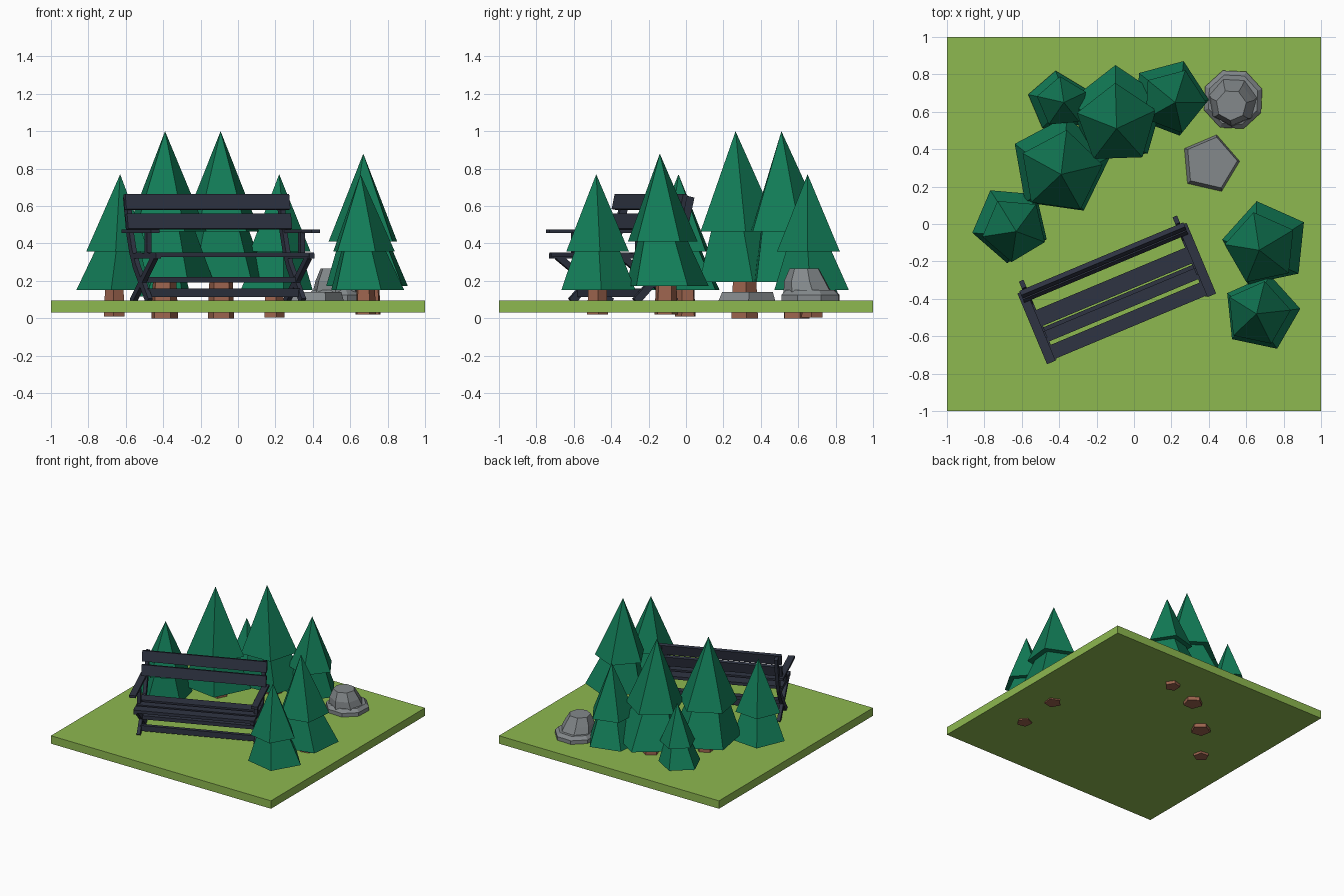
import bpy, bmesh
from math import cos, sin, radians, pi
from mathutils import Vector, Matrix

default = bpy.data.objects.get("Cube")
if default:
    bpy.data.objects.remove(default)


def material(name, rgb):
    m = bpy.data.materials.new(name)
    m.use_nodes = True
    colour = (*rgb, 1)
    m.diffuse_color = colour
    m.node_tree.nodes["Principled BSDF"].inputs["Base Color"].default_value = colour
    return m


GRASS = material("grass green", (0.27, 0.48, 0.08))
PINE = material("pine green", (0.006, 0.2, 0.095))
BARK = material("bark brown", (0.33, 0.125, 0.075))
STONE = material("stone grey", (0.23, 0.25, 0.26))
SLATE = material("dark slate", (0.028, 0.034, 0.055))


def finish(name, bm, mat, matrix=None):
    bmesh.ops.recalc_face_normals(bm, faces=bm.faces)
    mesh = bpy.data.meshes.new(name)
    bm.to_mesh(mesh)
    bm.free()
    mesh.materials.append(mat)
    obj = bpy.data.objects.new(name, mesh)
    bpy.context.scene.collection.objects.link(obj)
    if matrix:
        obj.matrix_world = matrix
    return obj


def loft(name, rings, sides, turn, mat):
    """Faceted solid through rings of (x, y, z, radius); radius 0 is a tip."""
    bm = bmesh.new()
    loops = []
    for x, y, z, r in rings:
        if r == 0:
            loops.append([bm.verts.new((x, y, z))] * sides)
            continue
        angles = [radians(turn) + 2 * pi * i / sides for i in range(sides)]
        loops.append([bm.verts.new((x + r * cos(a), y + r * sin(a), z)) for a in angles])
    for low, high in zip(loops, loops[1:]):
        for i in range(sides):
            j = (i + 1) % sides
            quad = [low[i], low[j], high[j], high[i]]
            bm.faces.new(list(dict.fromkeys(quad)))
    for end in (loops[0], loops[-1]):
        if end[0] is not end[1]:
            bm.faces.new(end)
    return finish(name, bm, mat)


def box(name, size, centre, mat, matrix=None, tilt=0):
    bm = bmesh.new()
    place = Matrix.Translation(centre) @ Matrix.Rotation(tilt, 4, 'X')
    bmesh.ops.create_cube(bm, size=1, matrix=place @ Matrix.Diagonal((*size, 1)))
    return finish(name, bm, mat, matrix)


# Grass slab
box("ground", (2, 2, 0.065), (0, 0, 0.0625), GRASS)


# Pines: leaning five-sided trunk and two stacked tiers
def pine(label, base, tip, height, r, turn, foot):
    base, tip = Vector(base), Vector(tip)
    mid = base.lerp(tip, 0.7)
    loft(label + "_trunk", [(*base, foot, r * 0.28), (*base, height * 0.25, r * 0.24)],
         5, turn, BARK)
    loft(label + "_lower_tier", [(*base, height * 0.195, r), (*mid, height * 0.48, r * 0.59)],
         5, turn, PINE)
    loft(label + "_upper_tier", [(*mid, height * 0.465, r * 0.84), (*tip, height, 0)],
         5, turn, PINE)


pine("left_pine", (-0.66, 0), (-0.63, -0.04), 0.77, 0.21, 49, 0.01)
pine("tall_front_pine", (-0.395, 0.31), (-0.39, 0.265), 1.0, 0.27, 10, 0)
pine("tall_back_pine", (-0.09, 0.585), (-0.093, 0.51), 1.0, 0.265, 20, 0)
pine("back_pine", (0.19, 0.675), (0.22, 0.65), 0.77, 0.21, 69, 0.005)
pine("small_pine", (-0.405, 0.655), (-0.375, 0.65), 0.6, 0.165, 23, 0.04)
pine("right_pine", (0.705, -0.108), (0.67, -0.14), 0.88, 0.235, 30, 0.02)
pine("front_right_pine", (0.68, -0.475), (0.655, -0.48), 0.77, 0.21, 6, 0.02)

# Rocks
loft("flat_rock", [(0.405, 0.32, 0.08, 0.165), (0.41, 0.325, 0.14, 0.143)], 5, 5, STONE)
loft("tall_rock_base", [(0.53, 0.665, 0.08, 0.165), (0.53, 0.665, 0.125, 0.165),
                        (0.53, 0.665, 0.15, 0.14)], 8, 20, STONE)
loft("tall_rock_peak", [(0.53, 0.66, 0.12, 0.14), (0.525, 0.64, 0.2, 0.115),
                        (0.52, 0.635, 0.265, 0.082)], 7, 10, STONE)

# Bench, built along its own x axis and then turned into place
BENCH = Matrix.Translation((-0.094, -0.367, 0)) @ Matrix.Rotation(radians(22.7), 4, 'Z')


def board(name, width, depth, height, y, z, x=0, tilt=0):
    box(name, (width, depth, height), (x, y, z), SLATE, BENCH, tilt)


def side_strip(name, path, x, width, thick):
    """Bent bar following a (y, z) path in the side plane."""
    bm = bmesh.new()
    points = [Vector((x, y, z)) for y, z in path]
    rings = []
    for i, p in enumerate(points):
        along = points[min(i + 1, len(points) - 1)] - points[max(i - 1, 0)]
        across = along.cross(Vector((1, 0, 0))).normalized() * thick / 2
        out = Vector((width / 2, 0, 0))
        rings.append([bm.verts.new(p + s * out + t * across)
                      for s, t in ((-1, -1), (1, -1), (1, 1), (-1, 1))])
    for a, b in zip(rings, rings[1:]):
        for i in range(4):
            j = (i + 1) % 4
            bm.faces.new((a[i], a[j], b[j], b[i]))
    bm.faces.new(rings[0])
    bm.faces.new(rings[-1])
    finish(name, bm, SLATE, BENCH)


for i, (front, back) in enumerate([(-0.2, -0.122), (-0.102, -0.04), (-0.012, 0.08)]):
    board(f"seat_slat_{i + 1}", 0.92, back - front, 0.024, (front + back) / 2, 0.34)
for i, (y, z) in enumerate([(0.162, 0.517), (0.187, 0.622)]):
    board(f"back_slat_{i + 1}", 0.95, 0.026, 0.083, y, z, tilt=-0.22)
board("upper_stretcher", 0.88, 0.05, 0.03, 0.02, 0.205)
board("lower_stretcher", 0.88, 0.03, 0.045, -0.035, 0.137)

# Bench ends: crossed legs, seat bearer, arm and arm post
for side, s in (("left", 1), ("right", -1)):
    x = s * 0.445
    side_strip(side + "_back_leg", [(-0.08, 0.09), (0.1, 0.28), (0.15, 0.36),
                                    (0.19, 0.46), (0.235, 0.65)], x, 0.026, 0.042)
    side_strip(side + "_front_leg", [(0.15, 0.09), (-0.16, 0.33)], x, 0.026, 0.036)
    board(side + "_seat_bearer", 0.028, 0.35, 0.028, -0.03, 0.333, x)
    board(side + "_arm_post", 0.026, 0.035, 0.12, -0.06, 0.4, x)
    board(side + "_arm", 0.05, 0.41, 0.02, -0.005, 0.465, s * 0.465)
